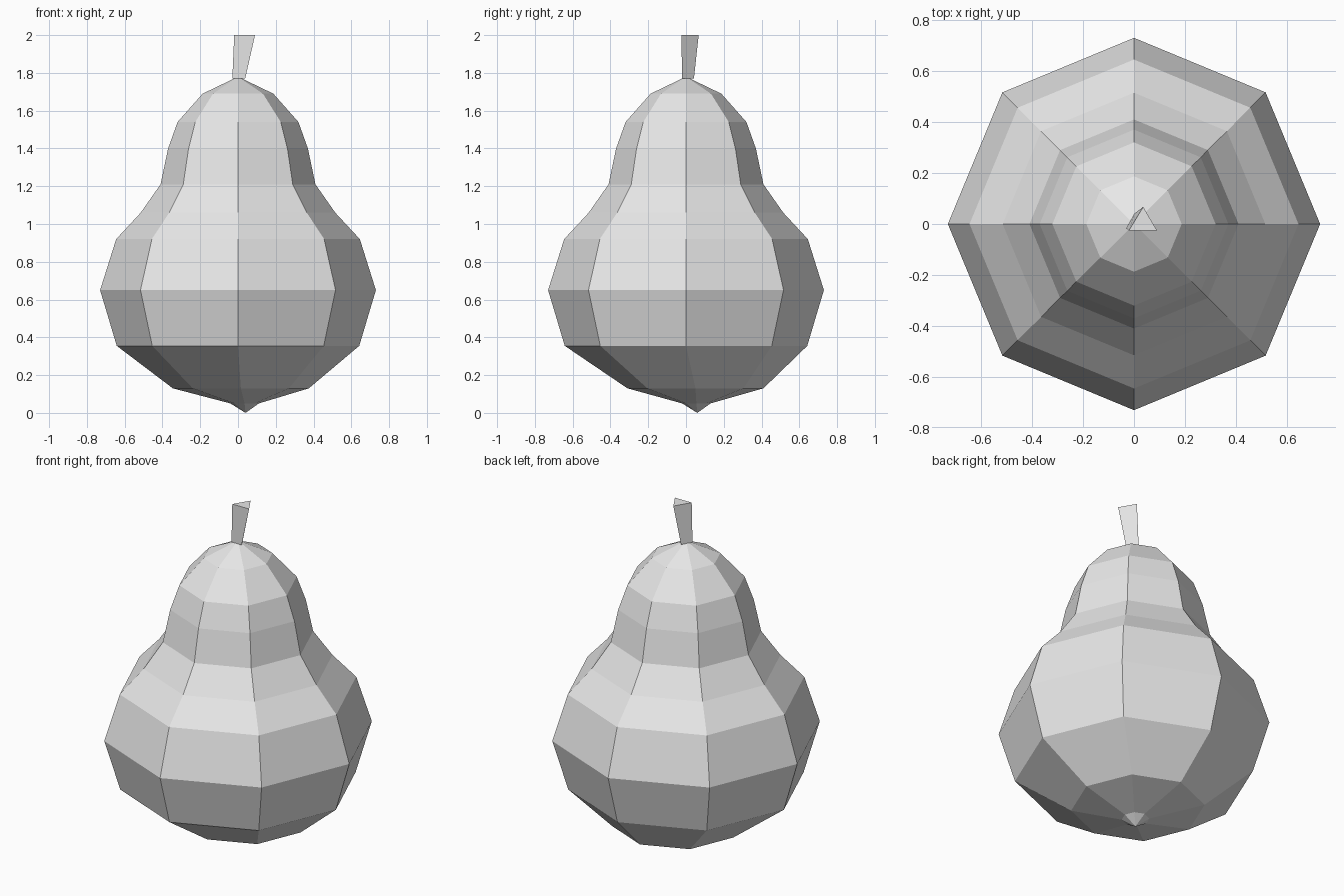
import bpy
import bmesh
from math import cos, sin, pi

if "Cube" in bpy.data.objects:
    bpy.data.objects.remove(bpy.data.objects["Cube"])


def make_material(name, colour):
    mat = bpy.data.materials.new(name)
    mat.use_nodes = True
    mat.diffuse_color = colour
    mat.node_tree.nodes["Principled BSDF"].inputs["Base Color"].default_value = colour
    return mat


def loft(name, rings, mat):
    """Skin a stack of rings; a ring of one point closes to a tip."""
    bm = bmesh.new()
    loops = [[bm.verts.new(p) for p in ring] for ring in rings]
    n = max(len(loop) for loop in loops)
    for low, high in zip(loops, loops[1:]):
        for i in range(n):
            j = (i + 1) % n
            corners = [low[i % len(low)], low[j % len(low)],
                       high[j % len(high)], high[i % len(high)]]
            bm.faces.new(list(dict.fromkeys(corners)))
    if len(loops[0]) > 2:
        bm.faces.new(loops[0][::-1])
    if len(loops[-1]) > 2:
        bm.faces.new(loops[-1])
    bmesh.ops.recalc_face_normals(bm, faces=bm.faces)
    mesh = bpy.data.meshes.new(name)
    bm.to_mesh(mesh)
    bm.free()
    mesh.materials.append(mat)
    obj = bpy.data.objects.new(name, mesh)
    bpy.context.collection.objects.link(obj)
    return obj


def octagon(radius, z, cx=0, cy=0):
    if radius == 0:
        return [(cx, cy, z)]
    return [(cx + radius * cos(i * pi / 4), cy + radius * sin(i * pi / 4), z)
            for i in range(8)]


grey = make_material("light grey", (0.8, 0.8, 0.8, 1))

# Faceted pear body, with its base leaning slightly off centre
profile = [
    (0, 0, 0.04, 0.06), (0.075, 0.05, 0.035, 0.055), (0.36, 0.13, 0.015, 0.05),
    (0.642, 0.355), (0.73, 0.65), (0.645, 0.92), (0.515, 1.06), (0.41, 1.21),
    (0.37, 1.4), (0.32, 1.54), (0.187, 1.69), (0, 1.78),
]
loft("pear_body", [octagon(*row) for row in profile], grey)

# Three-sided stem, flaring and leaning to the left
stem_foot = [(-0.03, -0.018, 1.77), (0.038, -0.02, 1.77), (0.003, 0.042, 1.77)]
stem_top = [(-0.02, -0.025, 2), (0.09, -0.025, 2), (0.036, 0.067, 2)]
loft("stem", [stem_foot, stem_top], grey)
